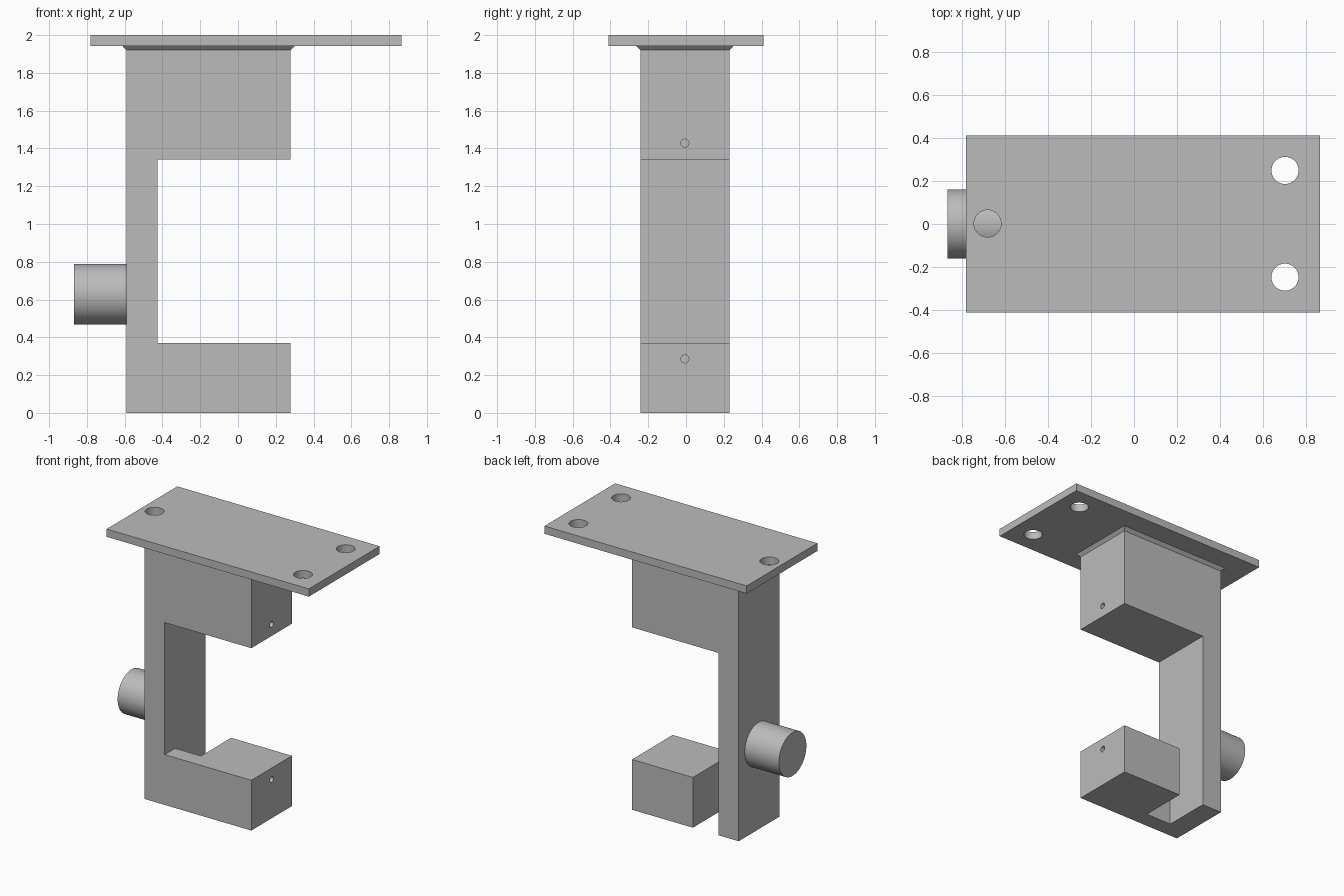
import bpy, bmesh
from math import pi
from mathutils import Vector

default = bpy.data.objects.get("Cube")
if default:
    bpy.data.objects.remove(default)

grey = bpy.data.materials.new("plain grey")
grey.use_nodes = True
grey.diffuse_color = (0.5, 0.5, 0.5, 1)
grey.node_tree.nodes["Principled BSDF"].inputs["Base Color"].default_value = (0.5, 0.5, 0.5, 1)


def finish(obj, name):
    obj.name = obj.data.name = name
    obj.data.materials.append(grey)
    return obj


def box(name, low, high):
    low, high = Vector(low), Vector(high)
    bpy.ops.mesh.primitive_cube_add(size=1, location=(low + high) / 2)
    obj = bpy.context.object
    obj.scale = high - low
    bpy.ops.object.transform_apply(location=True, scale=True)
    return finish(obj, name)


def cylinder(name, centre, radius, depth, along_x=False):
    bpy.ops.mesh.primitive_cylinder_add(
        vertices=48, radius=radius, depth=depth, location=centre,
        rotation=(0, pi / 2 if along_x else 0, 0))
    bpy.ops.object.transform_apply(location=True, rotation=True)
    return finish(bpy.context.object, name)


def cut(target, cutter):
    mod = target.modifiers.new("cut", 'BOOLEAN')
    mod.operation = 'DIFFERENCE'
    mod.solver = 'EXACT'
    mod.object = cutter
    bpy.context.view_layer.objects.active = target
    bpy.ops.object.modifier_apply(modifier=mod.name)
    bpy.data.objects.remove(cutter)


def smooth(obj):
    bpy.ops.object.select_all(action='DESELECT')
    obj.select_set(True)
    bpy.context.view_layer.objects.active = obj
    bpy.ops.object.shade_smooth_by_angle(angle=0.5)


LEFT, INNER, RIGHT = -0.59, -0.427, 0.278
FRONT, BACK = -0.242, 0.23
NECK, PLATE = 1.92, 1.943

# C-shaped bracket: side profile extruded from front to back
profile = [(LEFT, 0), (RIGHT, 0), (RIGHT, 0.37), (INNER, 0.37),
           (INNER, 1.342), (RIGHT, 1.342), (RIGHT, NECK), (LEFT, NECK)]
bm = bmesh.new()
face = bm.faces.new([bm.verts.new((x, FRONT, z)) for x, z in profile])
extruded = bmesh.ops.extrude_face_region(bm, geom=[face])["geom"]
bmesh.ops.translate(bm, vec=(0, BACK - FRONT, 0),
                    verts=[v for v in extruded if isinstance(v, bmesh.types.BMVert)])

# flared neck where the bracket meets the plate
top = [f for f in bm.faces if all(v.co.z > NECK - 0.001 for v in f.verts)]
centre = top[0].calc_center_median()
flare = bmesh.ops.extrude_face_region(bm, geom=top)["geom"]
bmesh.ops.delete(bm, geom=top, context='FACES_ONLY')
for v in flare:
    if isinstance(v, bmesh.types.BMVert):
        v.co.x += 0.022 if v.co.x > centre.x else -0.022
        v.co.y += 0.022 if v.co.y > centre.y else -0.022
        v.co.z = PLATE
bmesh.ops.recalc_face_normals(bm, faces=bm.faces)
mesh = bpy.data.meshes.new("bracket")
bm.to_mesh(mesh)
bm.free()
bracket = bpy.data.objects.new("bracket", mesh)
bpy.context.collection.objects.link(bracket)
finish(bracket, "bracket")

# notch in the lower arm, open to the back
cut(bracket, box("notch_cutter", (INNER, -0.12, -0.1), (-0.217, 0.4, 0.5)))

# small blind holes in the arm ends
for z in (0.286, 1.428):
    cut(bracket, cylinder("pin_hole_cutter", (RIGHT, -0.006, z), 0.021, 0.5, True))
smooth(bracket)

# mounting plate with three through holes
plate = box("mounting_plate", (-0.782, -0.411, PLATE), (0.865, 0.411, 2))
for x, y in ((-0.681, 0.002), (0.702, 0.249), (0.702, -0.247)):
    cut(plate, cylinder("screw_hole_cutter", (x, y, PLATE), 0.063, 0.4))
smooth(plate)

# round stub on the outside of the column
smooth(cylinder("side_stub", ((LEFT - 0.868) / 2, 0, 0.628), 0.16, 0.868 + LEFT, True))
